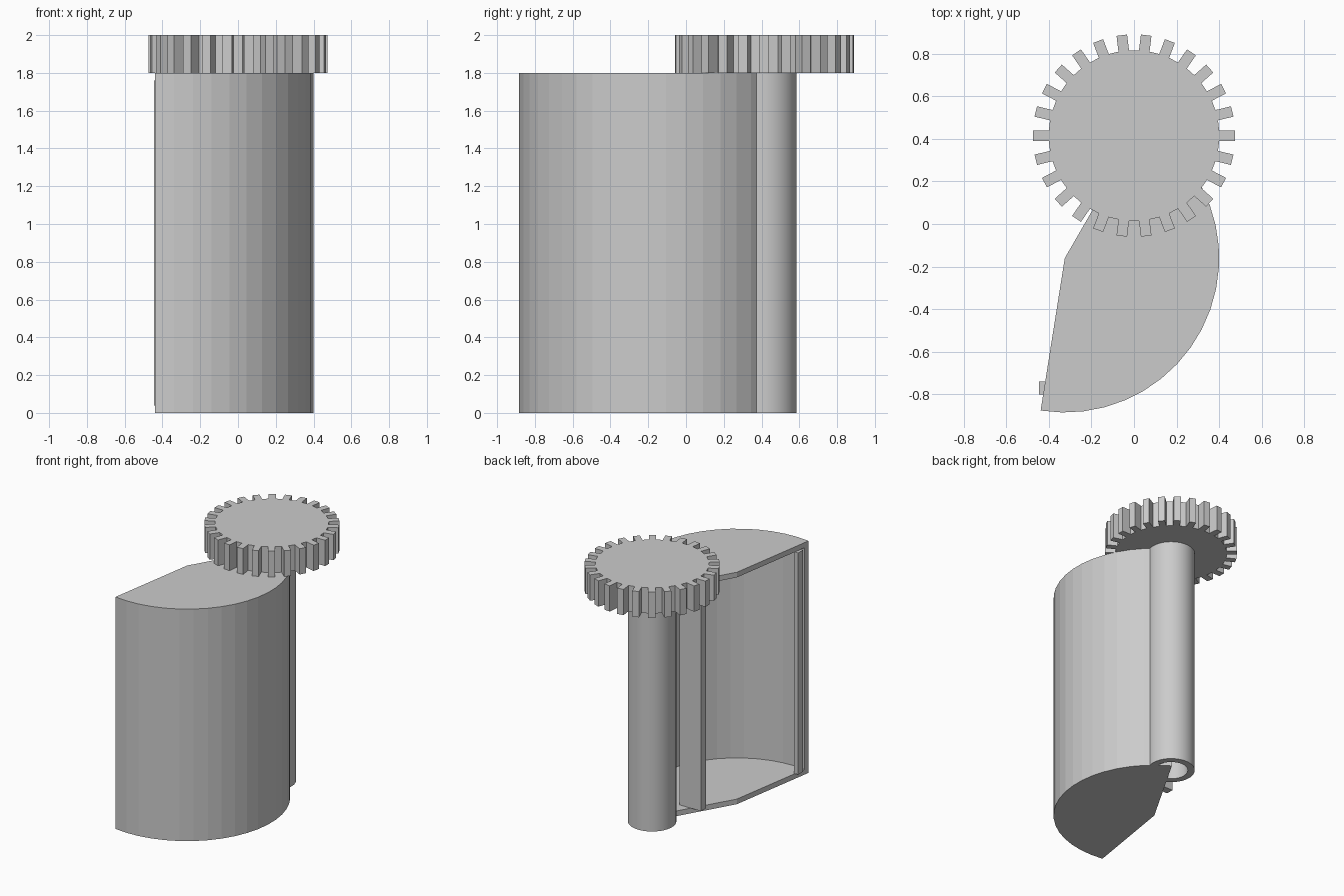
import bpy
import bmesh
from math import sin, cos, radians, tau

if "Cube" in bpy.data.objects:
    bpy.data.objects.remove(bpy.data.objects["Cube"], do_unlink=True)

grey = bpy.data.materials.new("plain grey")
grey.use_nodes = True
grey.diffuse_color = (0.6, 0.6, 0.6, 1)
grey.node_tree.nodes["Principled BSDF"].inputs["Base Color"].default_value = (0.6, 0.6, 0.6, 1)

HEIGHT, SHEET = 1.8, 0.04
PIVOT, RADIUS = (-0.325, -0.16), 0.725    # corner of the sector housing
AXLE = (0.0, 0.415)                       # axis of tube and gear


def arc(centre, radius, start, end, steps):
    """Points along an arc, angles in degrees."""
    angles = [radians(start + (end - start) * i / steps) for i in range(steps + 1)]
    return [(centre[0] + radius * cos(a), centre[1] + radius * sin(a)) for a in angles]


def finish(name, bm):
    bmesh.ops.recalc_face_normals(bm, faces=bm.faces)
    mesh = bpy.data.meshes.new(name)
    bm.to_mesh(mesh)
    bm.free()
    mesh.materials.append(grey)
    obj = bpy.data.objects.new(name, mesh)
    bpy.context.collection.objects.link(obj)
    return obj


def prism(name, outline, z0, z1):
    """Extrude a flat outline from z0 up to z1."""
    bm = bmesh.new()
    face = bm.faces.new([bm.verts.new((x, y, z0)) for x, y in outline])
    top = bmesh.ops.extrude_face_region(bm, geom=[face])["geom"]
    bmesh.ops.translate(bm, vec=(0, 0, z1 - z0),
                        verts=[v for v in top if isinstance(v, bmesh.types.BMVert)])
    return finish(name, bm)


def box(name, x0, x1, y0, y1, z0, z1):
    return prism(name, [(x0, y0), (x1, y0), (x1, y1), (x0, y1)], z0, z1)


# Sector housing: floor, roof and curved wall, open on both straight sides
SPAN = (-99, 60, 20)
rim = arc(PIVOT, RADIUS, *SPAN)
inner_rim = arc(PIVOT, RADIUS - SHEET, *SPAN)
prism("floor_plate", [PIVOT] + rim, 0, SHEET)
prism("roof_plate", [PIVOT] + rim, HEIGHT - SHEET, HEIGHT)
prism("curved_wall", rim + inner_rim[::-1], SHEET, HEIGHT - SHEET)

# Upright bars in the two openings
box("end_bar", -0.445, -0.41, -0.80, -0.74, SHEET, HEIGHT - SHEET)
box("inner_bar", -0.235, -0.05, 0.09, 0.15, SHEET, HEIGHT - SHEET)

# Hollow tube: a ring section swept around the axle
bm = bmesh.new()
section = [(0.12, 0), (0.17, 0), (0.17, HEIGHT), (0.12, HEIGHT)]
verts = [bm.verts.new((AXLE[0] + r, AXLE[1], z)) for r, z in section]
edges = [bm.edges.new((verts[i], verts[(i + 1) % 4])) for i in range(4)]
bmesh.ops.spin(bm, geom=verts + edges, cent=(*AXLE, 0), axis=(0, 0, 1),
               angle=tau, steps=64, use_merge=True)
bmesh.ops.remove_doubles(bm, verts=bm.verts, dist=0.0001)
tube = finish("tube", bm)
bpy.context.view_layer.objects.active = tube
tube.select_set(True)
bpy.ops.object.shade_smooth_by_angle(angle=radians(30))
tube.select_set(False)

# Gear wheel with straight square teeth
TEETH, ROOT, TIP, HALF = 26, 0.40, 0.475, 0.025
outline = []
for i in range(TEETH):
    a = tau * i / TEETH
    for r, w in [(ROOT, -HALF), (TIP, -HALF), (TIP, HALF), (ROOT, HALF)]:
        outline.append((AXLE[0] + r * cos(a) - w * sin(a),
                        AXLE[1] + r * sin(a) + w * cos(a)))
prism("gear", outline, HEIGHT, 2.0)
